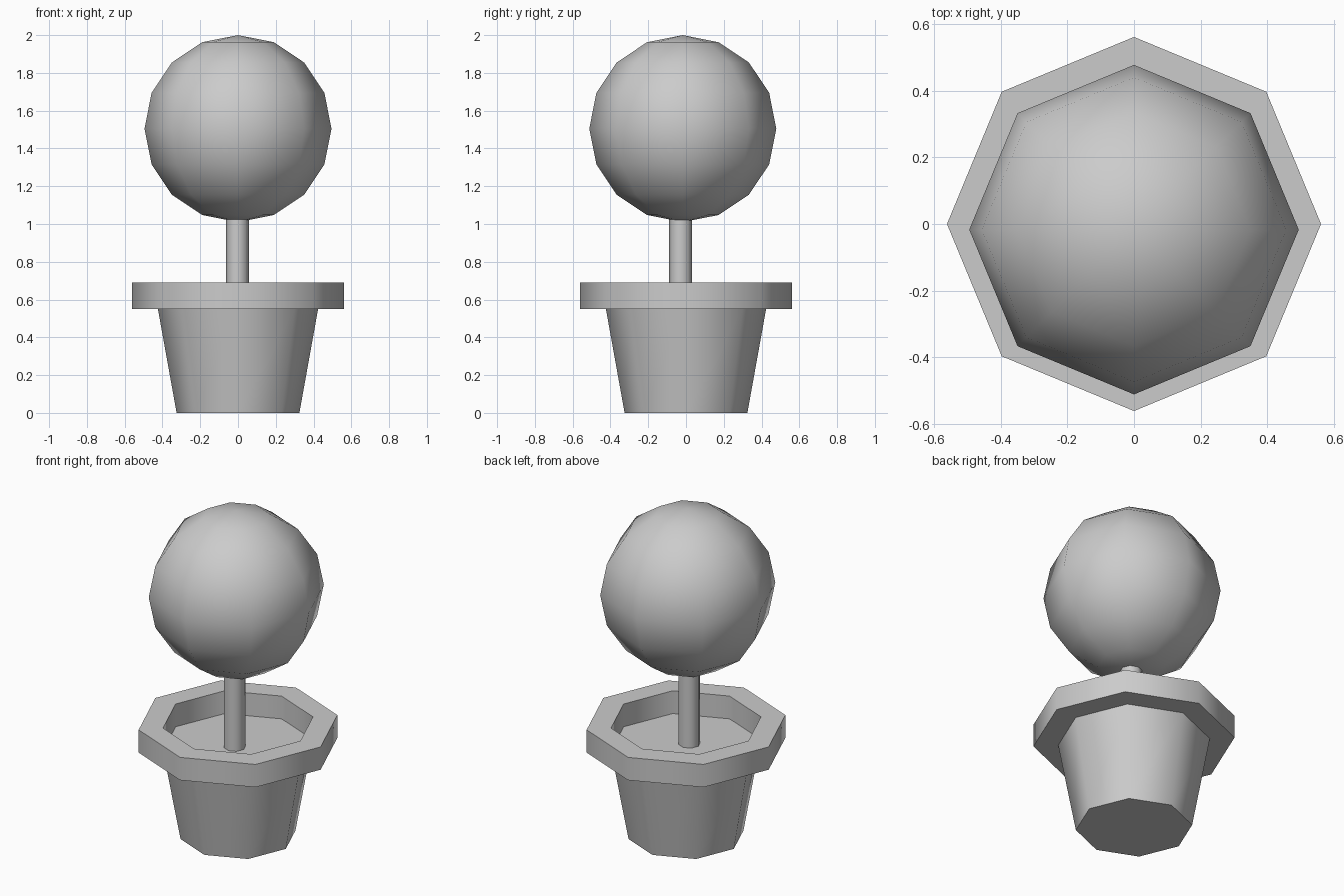
import bpy
import bmesh
from math import cos, sin, pi, radians

if "Cube" in bpy.data.objects:
    bpy.data.objects.remove(bpy.data.objects["Cube"])

SIDES = 8


def finish(name, bm):
    bmesh.ops.recalc_face_normals(bm, faces=bm.faces)
    mesh = bpy.data.meshes.new(name)
    bm.to_mesh(mesh)
    bm.free()
    obj = bpy.data.objects.new(name, mesh)
    bpy.context.collection.objects.link(obj)
    bpy.ops.object.select_all(action='DESELECT')
    obj.select_set(True)
    bpy.context.view_layer.objects.active = obj
    bpy.ops.object.shade_smooth_by_angle(angle=radians(55))
    return obj


def lathe(name, profile, closed=False, sides=SIDES):
    """Turn an (r, z) profile around z; open profiles get end caps."""
    bm = bmesh.new()
    rings = [[bm.verts.new((r * cos(2 * pi * i / sides), r * sin(2 * pi * i / sides), z))
              for i in range(sides)] for r, z in profile]
    pairs = list(zip(rings, rings[1:]))
    if closed:
        pairs.append((rings[-1], rings[0]))
    for a, b in pairs:
        for i in range(sides):
            j = (i + 1) % sides
            bm.faces.new((a[i], a[j], b[j], b[i]))
    if not closed:
        bm.faces.new(rings[0])
        bm.faces.new(rings[-1])
    return finish(name, bm)


# Tapered pot, its top face is the soil level
lathe("pot", [(0.325, 0), (0.424, 0.55)])

# Overhanging hollow rim
lathe("pot_rim", [(0.562, 0.55), (0.562, 0.69), (0.424, 0.69), (0.424, 0.55)], closed=True)

# Thin trunk, slightly forward of centre
trunk = lathe("trunk", [(0.061, 0.545), (0.061, 1.08)])
trunk.location = (-0.003, -0.028, 0)

# Ball of foliage
bm = bmesh.new()
bmesh.ops.create_uvsphere(bm, u_segments=SIDES, v_segments=8, radius=0.495)
foliage = finish("foliage", bm)
foliage.location = (0, -0.017, 1.505)
